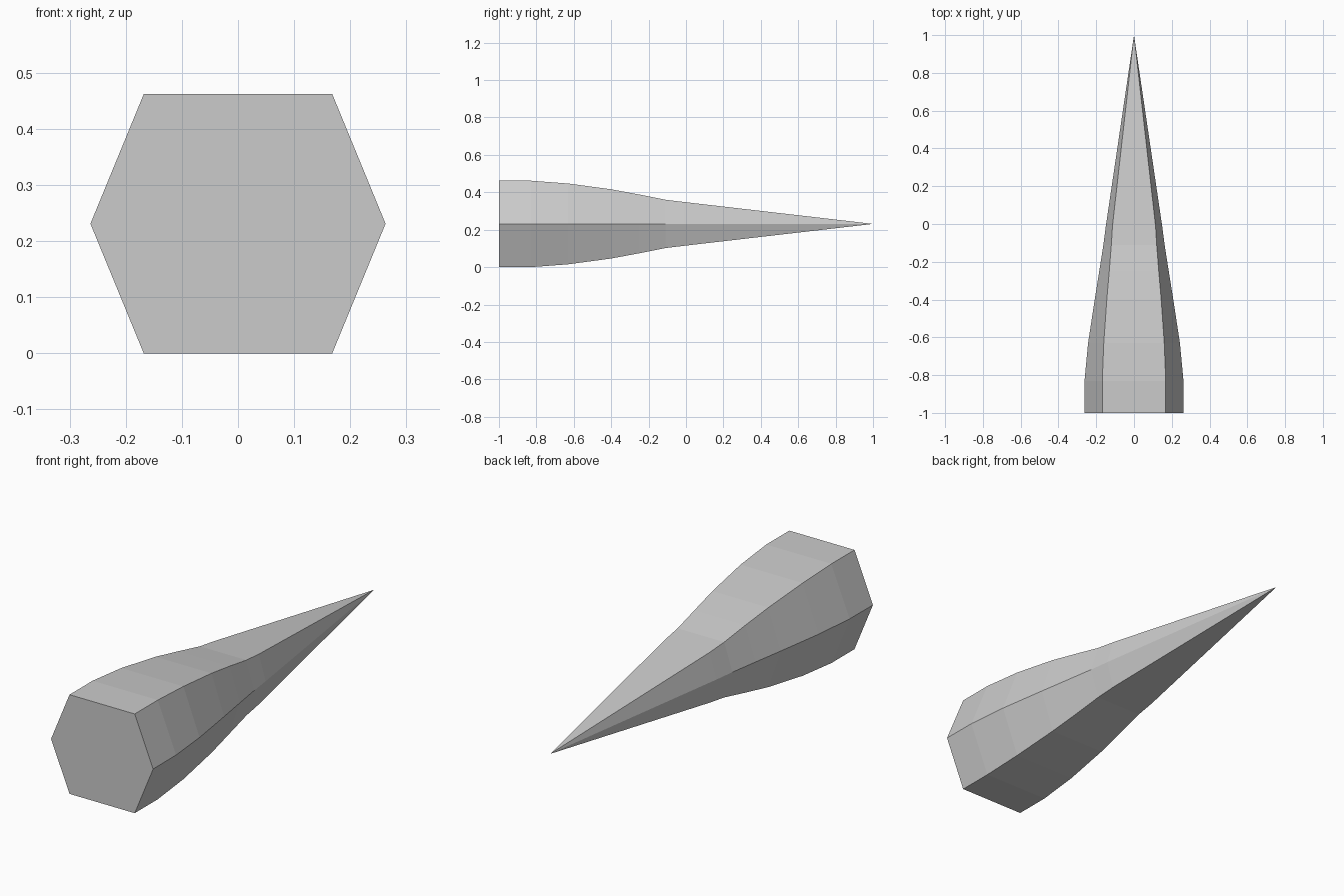
import bpy, bmesh

if "Cube" in bpy.data.objects:
    bpy.data.objects.remove(bpy.data.objects["Cube"])

# Stations along the length: y, flat half-width, corner half-width, half-height
STATIONS = [
    (-1.00, 0.168, 0.263, 0.231),
    (-0.83, 0.168, 0.262, 0.231),
    (-0.63, 0.160, 0.243, 0.216),
    (-0.40, 0.144, 0.208, 0.185),
    (-0.25, 0.131, 0.184, 0.157),
    (-0.11, 0.120, 0.162, 0.129),
    (-0.01, 0.114, 0.149, 0.117),
]
AXIS_Z = 0.231

grey = bpy.data.materials.new("light grey")
grey.diffuse_color = (0.6, 0.6, 0.6, 1)
grey.use_nodes = True
grey.node_tree.nodes["Principled BSDF"].inputs["Base Color"].default_value = grey.diffuse_color

bm = bmesh.new()

# Hexagonal rings
rings = []
for y, flat, wide, high in STATIONS:
    outline = [(wide, 0), (flat, high), (-flat, high),
               (-wide, 0), (-flat, -high), (flat, -high)]
    rings.append([bm.verts.new((x, y, AXIS_Z + z)) for x, z in outline])

# Sides between the rings
for a, b in zip(rings, rings[1:]):
    for i in range(6):
        j = (i + 1) % 6
        bm.faces.new((a[i], a[j], b[j], b[i]))

# Flat butt and sharp point
bm.faces.new(rings[0])
tip = bm.verts.new((0, 1, AXIS_Z))
for i in range(6):
    bm.faces.new((rings[-1][i], rings[-1][(i + 1) % 6], tip))
bmesh.ops.recalc_face_normals(bm, faces=bm.faces)

mesh = bpy.data.meshes.new("tapered_spike")
bm.to_mesh(mesh)
bm.free()
mesh.materials.append(grey)
bpy.context.collection.objects.link(bpy.data.objects.new("tapered_spike", mesh))
